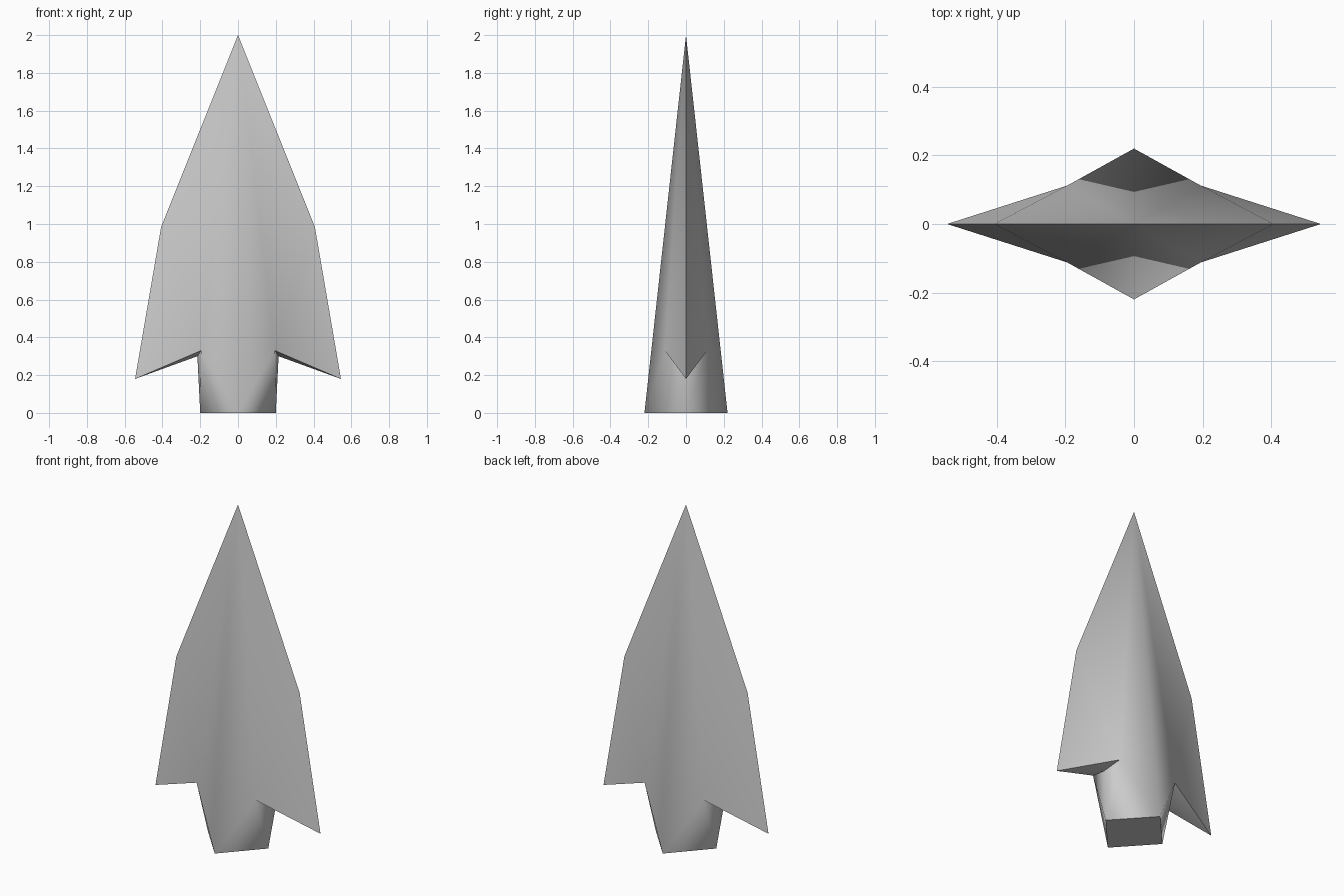
import bpy, bmesh, math

cube = bpy.data.objects.get("Cube")
if cube:
    bpy.data.objects.remove(cube, do_unlink=True)

# Plain grey metal
metal = bpy.data.materials.new("grey_metal")
metal.use_nodes = True
colour = (0.6, 0.6, 0.6, 1)
metal.diffuse_color = colour
metal.node_tree.nodes["Principled BSDF"].inputs["Base Color"].default_value = colour

# Key points of one quarter of the blade (left front)
P = {
    "apex": (0, 0, 2),
    "ridge_foot": (0, -0.22, 0),
    "root": (0.195, -0.112, 0.33),
    "shoulder": (0.407, 0, 0.985),
    "barb": (0.545, 0, 0.18),
    "notch": (0.215, 0, 0.3),
    "socket_side": (0.2, 0, 0),
    "socket_centre": (0, 0, 0),
}
FACES = [
    ("apex", "ridge_foot", "root"),            # central ridge
    ("apex", "root", "shoulder"),              # upper wing
    ("shoulder", "root", "barb"),              # lower wing
    ("root", "notch", "barb"),                 # underside of the barb
    ("root", "socket_side", "notch"),          # socket flank
    ("root", "ridge_foot", "socket_side"),     # socket front
    ("socket_centre", "socket_side", "ridge_foot"),  # flat base
]

# Mirror the quarter to all four sides and weld
bm = bmesh.new()
for sx in (1, -1):
    for sy in (1, -1):
        v = {n: bm.verts.new((x * sx, y * sy, z)) for n, (x, y, z) in P.items()}
        for f in FACES:
            bm.faces.new([v[n] for n in f])
bmesh.ops.remove_doubles(bm, verts=bm.verts, dist=0.0001)
bmesh.ops.dissolve_verts(bm, verts=[w for w in bm.verts if w.co.length < 0.001])
bmesh.ops.recalc_face_normals(bm, faces=bm.faces)
mesh = bpy.data.meshes.new("spear_blade")
bm.to_mesh(mesh)
bm.free()
mesh.materials.append(metal)

# Soft ridge, crisp cutting edges
blade = bpy.data.objects.new("spear_blade", mesh)
bpy.context.collection.objects.link(blade)
bpy.context.view_layer.objects.active = blade
blade.select_set(True)
bpy.ops.object.shade_smooth_by_angle(angle=math.radians(75))
